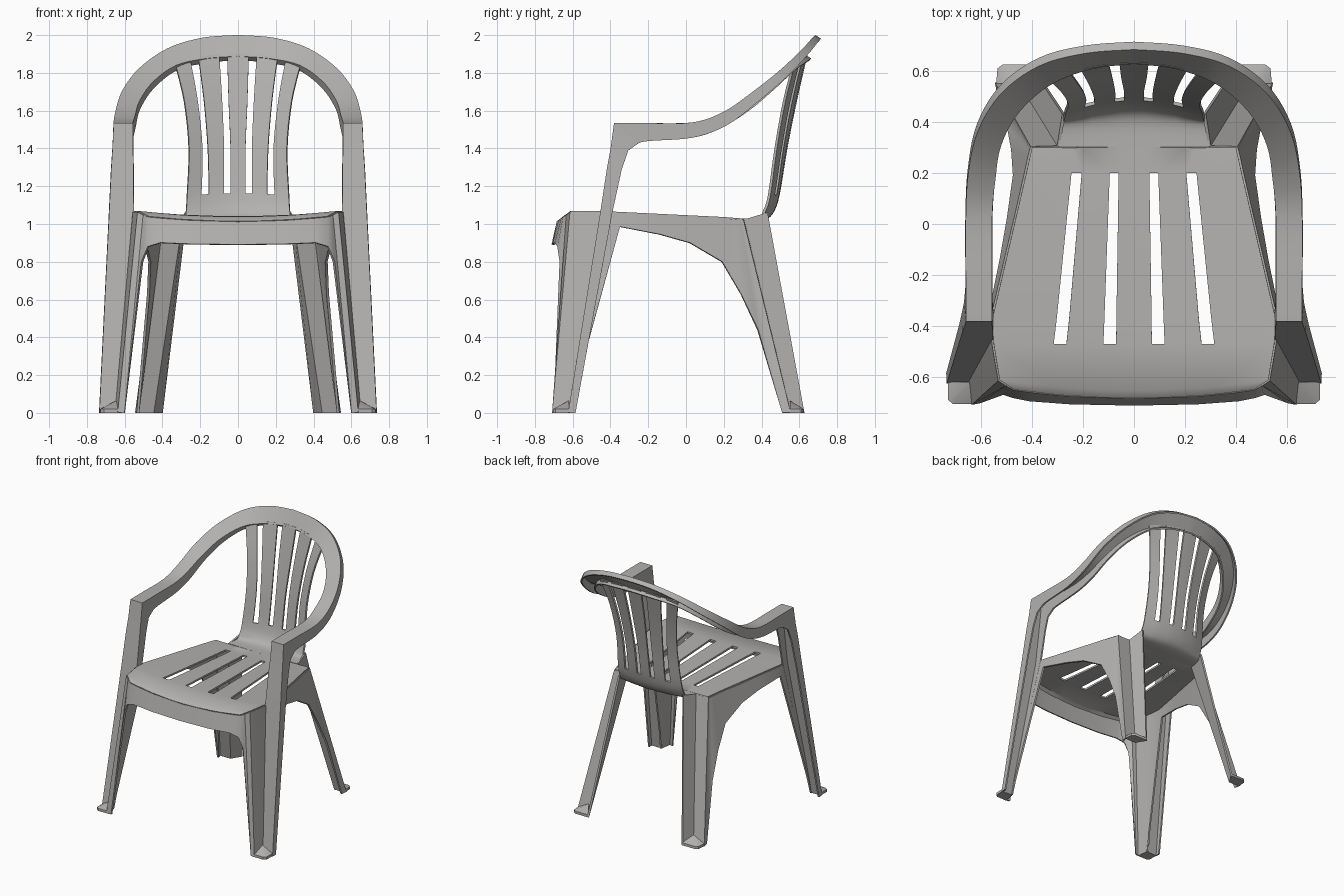
import bpy
import bmesh
import math
from mathutils import Vector

old_cube = bpy.data.objects.get("Cube")
if old_cube:
    bpy.data.objects.remove(old_cube, do_unlink=True)

plastic = bpy.data.materials.new("warm grey plastic")
plastic.use_nodes = True
colour = (0.45, 0.44, 0.43, 1)
plastic.diffuse_color = colour
plastic.node_tree.nodes["Principled BSDF"].inputs["Base Color"].default_value = colour


def finish(name, bm, thickness):
    """Turn a half-model bmesh into a mirrored, optionally thickened part."""
    bmesh.ops.remove_doubles(bm, verts=bm.verts, dist=0.0005)
    bmesh.ops.recalc_face_normals(bm, faces=bm.faces)
    mesh = bpy.data.meshes.new(name)
    bm.to_mesh(mesh)
    bm.free()
    mesh.materials.append(plastic)
    part = bpy.data.objects.new(name, mesh)
    bpy.context.collection.objects.link(part)
    bpy.ops.object.select_all(action='DESELECT')
    bpy.context.view_layer.objects.active = part
    part.select_set(True)
    mirror = part.modifiers.new("Mirror", 'MIRROR')
    mirror.use_clip = True
    bpy.ops.object.modifier_apply(modifier=mirror.name)
    if thickness:
        shell = part.modifiers.new("Shell", 'SOLIDIFY')
        shell.thickness = thickness
        shell.offset = 0
        bpy.ops.object.modifier_apply(modifier=shell.name)
    bpy.ops.object.shade_smooth_by_angle(angle=math.radians(38))
    return part


def sheet(name, rows, thickness=0.014, is_hole=None):
    """Skin a grid of points, leaving out cells where is_hole(row, column)."""
    bm = bmesh.new()
    grid = [[bm.verts.new(point) for point in row] for row in rows]
    for r in range(len(grid) - 1):
        for c in range(len(grid[r]) - 1):
            if is_hole and is_hole(r, c):
                continue
            bm.faces.new((grid[r][c], grid[r][c + 1], grid[r + 1][c + 1], grid[r + 1][c]))
    loose = [v for v in bm.verts if not v.link_faces]
    bmesh.ops.delete(bm, geom=loose, context='VERTS')
    return finish(name, bm, thickness)


def smooth(stations, steps):
    """Refine a list of stations with a Catmull-Rom curve."""
    result = []
    last = len(stations) - 1
    for i in range(last):
        quad = [stations[max(0, min(last, i + k))] for k in (-1, 0, 1, 2)]
        for s in range(steps):
            t = s / steps
            result.append([
                b + t * (c - a) / 2 + t * t * (a - 2.5 * b + 2 * c - d / 2)
                + t ** 3 * (3 * (b - c) + d - a) / 2
                for a, b, c, d in zip(*quad)])
    result.append(list(stations[last]))
    return result


def panel_row(station):
    """Dish one cross row: y, z, four slot edges, outer edge, edge offsets."""
    y, z, *edges, dy, dz = station
    width = edges[-1]
    return [(x, y + dy * (x / width) ** 2, z + dz * (x / width) ** 2) for x in [0] + edges]


# Seat panel with four long slots
seat = [
    (-.678, 1.01, .07, .12, .27, .32, .47, .033, .025),
    (-.65, 1.032, .07, .12, .27, .32, .527, .04, .03),
    (-.47, 1.035, .07, .12, .265, .315, .55, 0, .027),
    (-.37, 1.033, .069, .116, .254, .303, .555, 0, .025),
    (.2, 1.022, .06, .095, .205, .245, .422, 0, .008),
    (.3, 1.018, .055, .09, .2, .24, .4, 0, .004),
    (.302, 1.018, .055, .09, .2, .24, .297, 0, .004),
]
sheet("seat_panel", [panel_row(s) for s in seat],
      is_hole=lambda r, c: r in (2, 3) and c in (1, 3))

# Curved backrest continuing the seat, split into five slats
back = [
    seat[-1],
    (.4, 1.022, .05, .08, .17, .22, .282, -.01, .008),
    (.455, 1.06, .045, .075, .16, .2, .275, -.04, .01),
    (.49, 1.16, .04, .075, .155, .195, .27, -.05, -.01),
    (.53, 1.4, .04, .075, .16, .19, .26, -.055, 0),
    (.58, 1.65, .05, .085, .18, .215, .285, -.06, 0),
    (.637, 1.9, .057, .1, .21, .255, .335, -.065, -.045),
]
steps = 4
sheet("backrest_slats", [panel_row(s) for s in smooth(back, steps)],
      is_hole=lambda r, c: r >= 3 * steps and c in (1, 3))

# Continuous front leg, armrest and back hoop: outer edge, inner edge, skirt
leg = [
    (.73, -.62, 0, .645, -.62, 0, .035, 0),
    (.678, -.45, 1.06, .556, -.45, 1.06, .06, 0),
    (.667, -.415, 1.29, .557, -.415, 1.29, .075, 0),
    (.66, -.395, 1.4, .56, -.395, 1.4, .09, -.01),
]
arm = [
    (.655, -.378, 1.53, .56, -.378, 1.53, .13, -.1),
    (.655, -.22, 1.53, .56, -.22, 1.53, .03, -.09),
    (.655, .03, 1.533, .56, .03, 1.533, .01, -.075),
    (.645, .2, 1.59, .548, .17, 1.575, .02, -.065),
    (.61, .36, 1.7, .525, .31, 1.65, .03, -.045),
    (.52, .51, 1.82, .455, .44, 1.75, .03, -.035),
    (.37, .62, 1.925, .33, .55, 1.84, .028, -.025),
    (.19, .67, 1.98, .17, .612, 1.877, .026, -.02),
    (0, .685, 1.995, 0, .633, 1.89, .026, -.018),
]


def channel_row(station):
    outer, inner = Vector(station[:3]), Vector(station[3:6])
    skirt = Vector((0, station[6], station[7]))
    # the inner skirt stops short at the feet, where the apron takes over
    inner_skirt = skirt if station[2] > 1 else skirt * 0.3
    return [outer + skirt, outer, inner, inner + inner_skirt]


sheet("arm_and_hoop_frame", [channel_row(s) for s in leg + smooth(arm, 5)], 0.012)

# Apron around the seat, arching down into the front and rear legs
apron = [
    (0, -.678, 1.01, 0, -.705, .89),
    (.25, -.669, 1.017, .25, -.7, .893),
    (.4, -.654, 1.028, .41, -.688, .9),
    (.47, -.645, 1.035, .475, -.675, .88),
    (.495, -.63, 1.045, .507, -.665, .8),
    (.5, -.628, 1.047, .6, -.695, 0),
    (.527, -.61, 1.062, .632, -.704, 0),
    (.55, -.47, 1.062, .645, -.62, 0),
    (.555, -.37, 1.058, .563, -.35, .985),
    (.502, -.14, 1.045, .52, -.14, .945),
    (.464, .02, 1.035, .492, .02, .9),
    (.425, .19, 1.03, .468, .19, .8),
    (.41, .26, 1.024, .475, .29, .63),
    (.404, .285, 1.022, .492, .38, .44),
    (.401, .295, 1.022, .53, .51, 0),
    (.4, .3, 1.022, .54, .55, 0),
    (.297, .302, 1.022, .45, .55, 0),
    (.275, .43, 1.06, .405, .625, 0),
]
sheet("apron_and_legs", [(s[:3], s[3:]) for s in apron])


def foot_pad(name, outline):
    """Low wedge filling the leg channel, highest at its first (valley) point."""
    bm = bmesh.new()
    low = [bm.verts.new((x, y, 0)) for x, y in outline]
    high = [bm.verts.new((x, y, 0.02)) for x, y in outline]
    high[0].co.z = 0.065
    bm.faces.new(low)
    count = len(outline)
    for i in range(count):
        j = (i + 1) % count
        bm.faces.new((low[i], low[j], high[j], high[i]))
        if 0 < i < count - 1:
            bm.faces.new((high[0], high[i], high[j]))
    finish(name, bm, 0)


# Foot pads under the four legs
foot_pad("front_foot_pads", [(.645, -.62), (.63, -.705), (.71, -.705), (.728, -.69), (.73, -.62)])
foot_pad("rear_foot_pads", [(.45, .55), (.405, .625), (.515, .625), (.535, .61), (.54, .55)])
